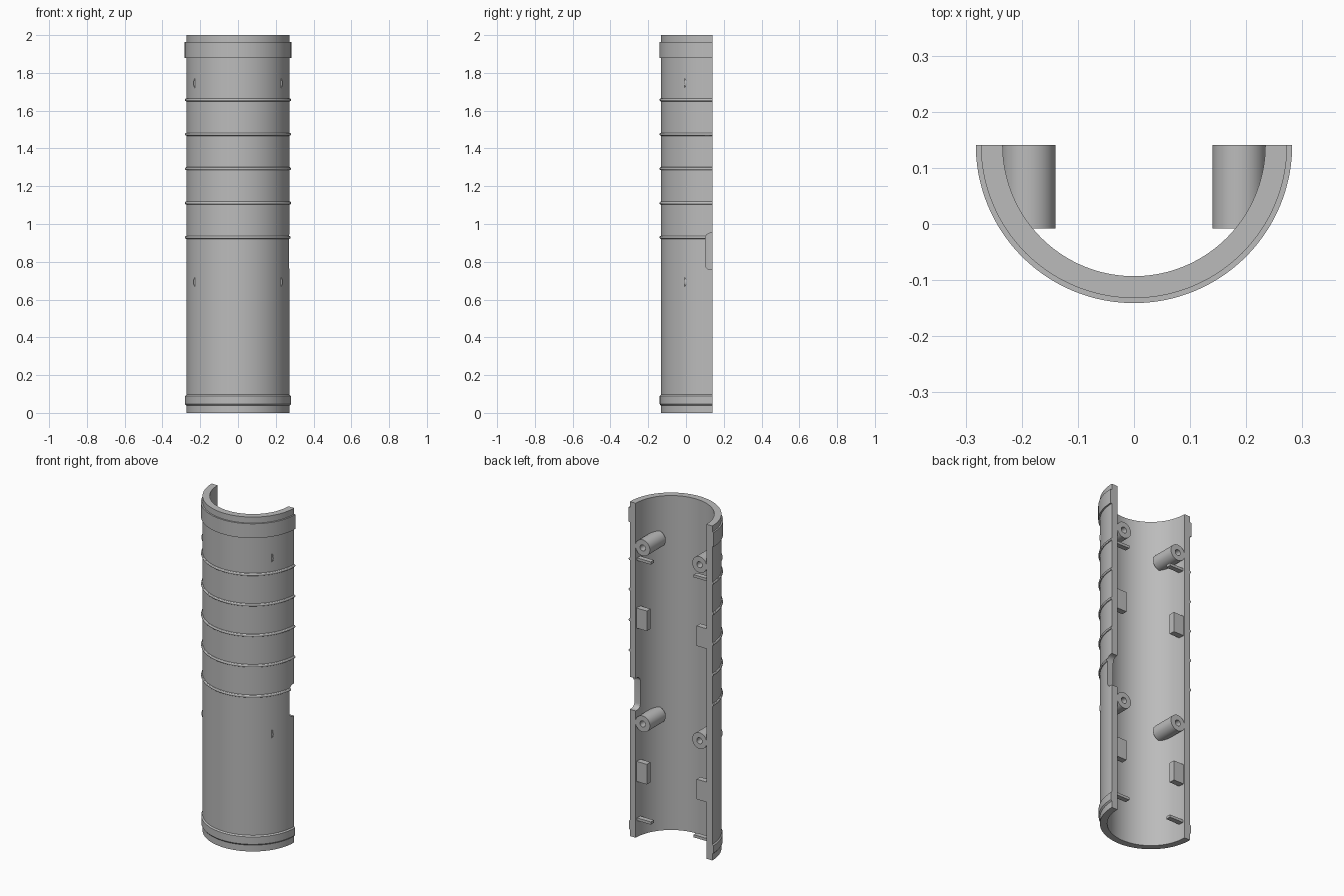
import bpy, bmesh, math
from mathutils import Matrix, Vector

cube = bpy.data.objects.get("Cube")
if cube:
    bpy.data.objects.remove(cube, do_unlink=True)

BACK = 0.141          # flat open side, also the shell axis
R_IN, R_OUT, R_BAND = 0.234, 0.273, 0.282

grey = bpy.data.materials.new("plain grey")
grey.use_nodes = True
colour = (0.5, 0.5, 0.5, 1)
grey.diffuse_color = colour
grey.node_tree.nodes["Principled BSDF"].inputs["Base Color"].default_value = colour


def finish(bm, name, smooth=True):
    bmesh.ops.remove_doubles(bm, verts=bm.verts, dist=1e-5)
    bmesh.ops.recalc_face_normals(bm, faces=bm.faces)
    mesh = bpy.data.meshes.new(name)
    bm.to_mesh(mesh)
    bm.free()
    mesh.materials.append(grey)
    obj = bpy.data.objects.new(name, mesh)
    bpy.context.collection.objects.link(obj)
    if smooth:
        shade(obj)
    return obj


def shade(obj):
    bpy.ops.object.select_all(action='DESELECT')
    obj.select_set(True)
    bpy.context.view_layer.objects.active = obj
    bpy.ops.object.shade_smooth_by_angle(angle=math.radians(30))


def lathe(profile, start, sweep, steps):
    """Revolve a closed (radius, height) outline about z, capping partial sweeps."""
    bm = bmesh.new()
    rings = []
    for i in range(steps + 1):
        a = start + sweep * i / steps
        rings.append([bm.verts.new((r * math.cos(a), r * math.sin(a), h)) for r, h in profile])
    n = len(profile)
    for a, b in zip(rings, rings[1:]):
        for j in range(n):
            k = (j + 1) % n
            if profile[j][0] or profile[k][0]:
                corners = [a[j], a[k], b[k], b[j]]
                if not profile[j][0]:
                    corners = [a[j], a[k], b[k]]
                elif not profile[k][0]:
                    corners = [a[j], a[k], b[j]]
                bm.faces.new(corners)
    if sweep < 6:
        bm.faces.new(rings[0])
        bm.faces.new(rings[-1])
    return bm


def box(name, low, high):
    low, high = Vector(low), Vector(high)
    bm = bmesh.new()
    bmesh.ops.create_cube(bm, size=1)
    bmesh.ops.scale(bm, vec=high - low, verts=bm.verts)
    bmesh.ops.translate(bm, vec=(low + high) / 2, verts=bm.verts)
    return finish(bm, name, False)


# Half-round shell: lower band, five rounded ribs and top collar in one outline
outline = [(R_IN, 0), (R_OUT, 0), (R_OUT, 0.038), (R_BAND - 0.002, 0.046),
           (R_BAND - 0.002, 0.09), (R_OUT, 0.097)]
for i in range(5):
    z = 0.929 + 0.182 * i
    for j in range(7):
        a = -math.pi / 2 + math.pi * j / 6
        outline.append((R_OUT + 0.008 * math.cos(a), z + 0.008 * math.sin(a)))
outline += [(R_OUT, 1.878), (R_BAND, 1.878), (R_BAND, 1.964), (R_OUT, 1.964),
            (R_OUT, 2), (R_IN, 2)]
bm = lathe(outline, math.pi, math.pi, 72)
bmesh.ops.translate(bm, vec=(0, BACK, 0), verts=bm.verts)
shell = finish(bm, "half_shell", False)

# Rounded notch through the left edge
bm = bmesh.new()
corner, z_low, z_high, y_in = 0.028, 0.758, 0.952, 0.102
points = [(BACK + 0.05, z_low)]
for zc, a0 in ((z_low + corner, -math.pi / 2), (z_high - corner, -math.pi)):
    for j in range(9):
        a = a0 - math.pi / 2 * j / 8
        points.append((y_in + corner + corner * math.cos(a), zc + corner * math.sin(a)))
points.append((BACK + 0.05, z_high))
face = bm.faces.new([bm.verts.new((0.2, y, z)) for y, z in points])
side = bmesh.ops.extrude_face_region(bm, geom=[face])["geom"]
bmesh.ops.translate(bm, vec=(0.15, 0, 0), verts=[v for v in side if isinstance(v, bmesh.types.BMVert)])
cutter = finish(bm, "notch_cutter", False)
cut = shell.modifiers.new("notch", 'BOOLEAN')
cut.operation, cut.solver, cut.object = 'DIFFERENCE', 'EXACT', cutter
bpy.context.view_layer.objects.active = shell
bpy.ops.object.modifier_apply(modifier=cut.name)
bpy.data.objects.remove(cutter, do_unlink=True)
shade(shell)

# Interior fittings, the same on both sides
boss_r, hole_r, boss_len = 0.048, 0.018, BACK + 0.008
boss_outline = [(0, 0), (boss_r, 0), (boss_r, boss_len), (hole_r, boss_len),
                (hole_r, 0.03), (0, 0.03)]
for label, s in (("left", 1), ("right", -1)):
    for level, z in (("lower", 0.693), ("upper", 1.746)):
        bm = lathe(boss_outline, 0, 2 * math.pi, 40)
        bmesh.ops.transform(bm, verts=bm.verts, matrix=Matrix.Translation(
            (s * 0.188, -0.008, z)) @ Matrix.Rotation(-math.pi / 2, 4, 'X'))
        finish(bm, f"{label}_{level}_screw_boss")
    for level, z in (("lower", 0.395), ("upper", 1.312)):
        xs = sorted((s * 0.165, s * 0.25))
        box(f"{label}_{level}_block", (xs[0], 0.1, z - 0.06), (xs[1], 0.135, z + 0.06))
    for level, z in (("lower", 0.107), ("upper", 1.662)):
        xs = sorted((s * 0.142, s * 0.25))
        box(f"{label}_{level}_thin_rib", (xs[0], 0.1, z - 0.008), (xs[1], 0.13, z + 0.008))
